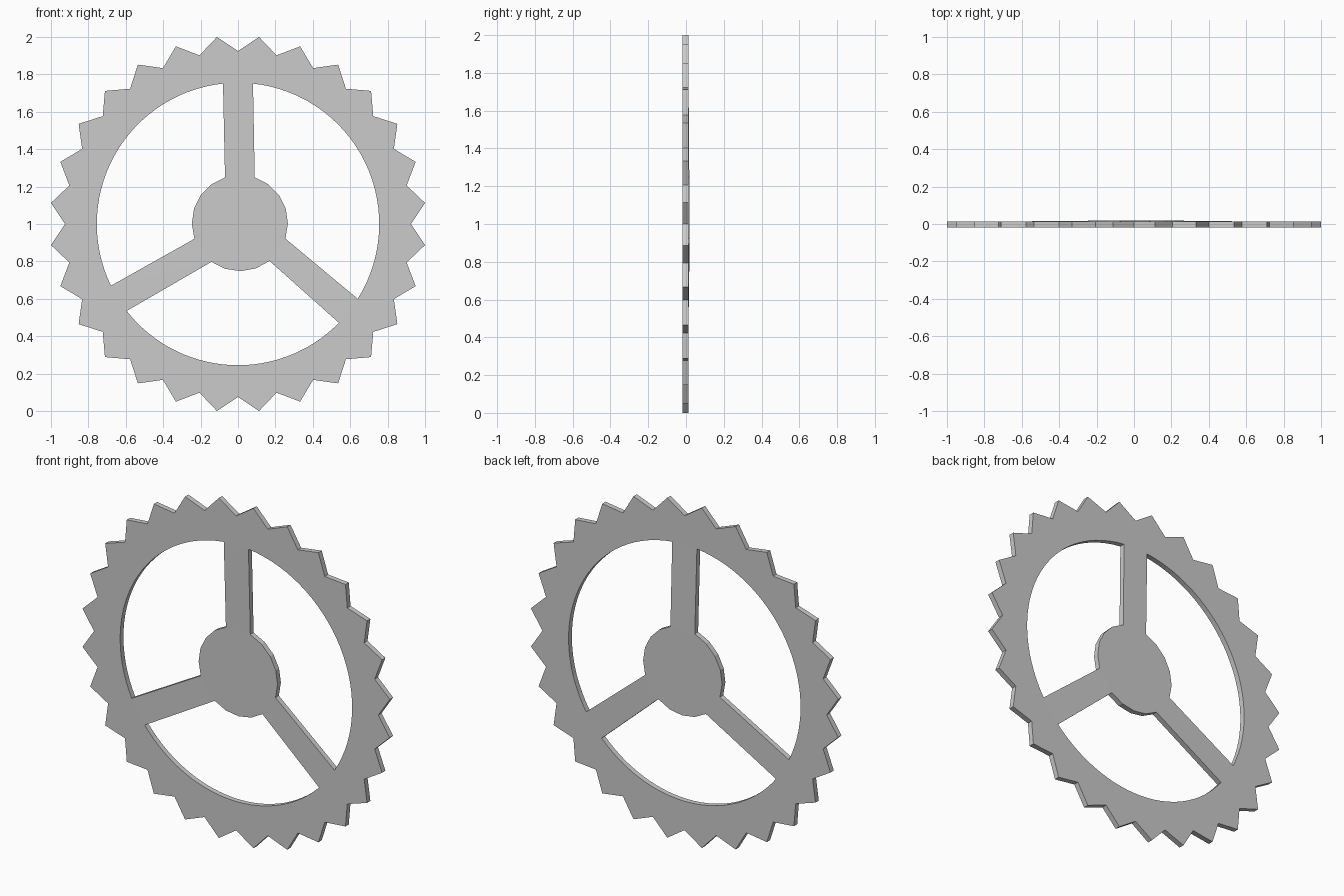
import bpy
from math import sin, cos, radians, pi, hypot

if "Cube" in bpy.data.objects:
    bpy.data.objects.remove(bpy.data.objects["Cube"])

TEETH = 28
TIP_R, ROOT_R = 1.0063, 0.925
RIM_R, HUB_R = 0.755, 0.257
HALF_THICK = 0.0155


def arc(cx, cz, r, a0, a1, n):
    return [(cx + r * cos(radians(a0 + (a1 - a0) * i / n)),
             cz + r * sin(radians(a0 + (a1 - a0) * i / n))) for i in range(n + 1)]


# Toothed outer outline: roots and tips alternate
outline = []
for i in range(2 * TEETH):
    r = TIP_R if i % 2 else ROOT_R
    a = pi * i / TEETH
    outline.append((r * cos(a), 1 + r * sin(a)))

# Windows between the spokes: rim start/end, hub start/end angles, hub sides
windows = [(-32.0, 83.9, -18.8, 72.0, 5),
           (96.1, 205.9, 108.0, 199.1, 5),
           (218.0, 315.6, 233.8, 308.0, 4)]
loops = [outline]
for r0, r1, h0, h1, n in windows:
    loops.append(arc(0, 1, RIM_R, r0, r1, 30) + arc(0.01, 1.005, HUB_R, h1, h0, n))

# Filled profile extruded to the plate thickness
curve = bpy.data.curves.new("wheel_profile", 'CURVE')
curve.dimensions = '2D'
curve.fill_mode = 'BOTH'
curve.extrude = HALF_THICK
for pts in loops:
    s = curve.splines.new('POLY')
    s.points.add(len(pts) - 1)
    for p, (x, z) in zip(s.points, pts):
        p.co = (x, z, 0, 1)
    s.use_cyclic_u = True
profile = bpy.data.objects.new("wheel_profile", curve)
bpy.context.collection.objects.link(profile)
bpy.context.view_layer.update()
mesh = bpy.data.meshes.new_from_object(
    profile.evaluated_get(bpy.context.evaluated_depsgraph_get()))
bpy.data.objects.remove(profile)

# Stand the plate upright; the hub sits slightly further back than the rim
for v in mesh.vertices:
    x, z, d = v.co
    back = 0.002 if hypot(x, z - 1) < 0.4 else -0.002
    v.co = (x, -d + back, z)
mesh.polygons.foreach_set("use_smooth", [False] * len(mesh.polygons))
mesh.update()
wheel = bpy.data.objects.new("gear_wheel", mesh)
bpy.context.collection.objects.link(wheel)

# Weld caps to walls
weld = wheel.modifiers.new("weld", 'WELD')
weld.merge_threshold = 0.0005
